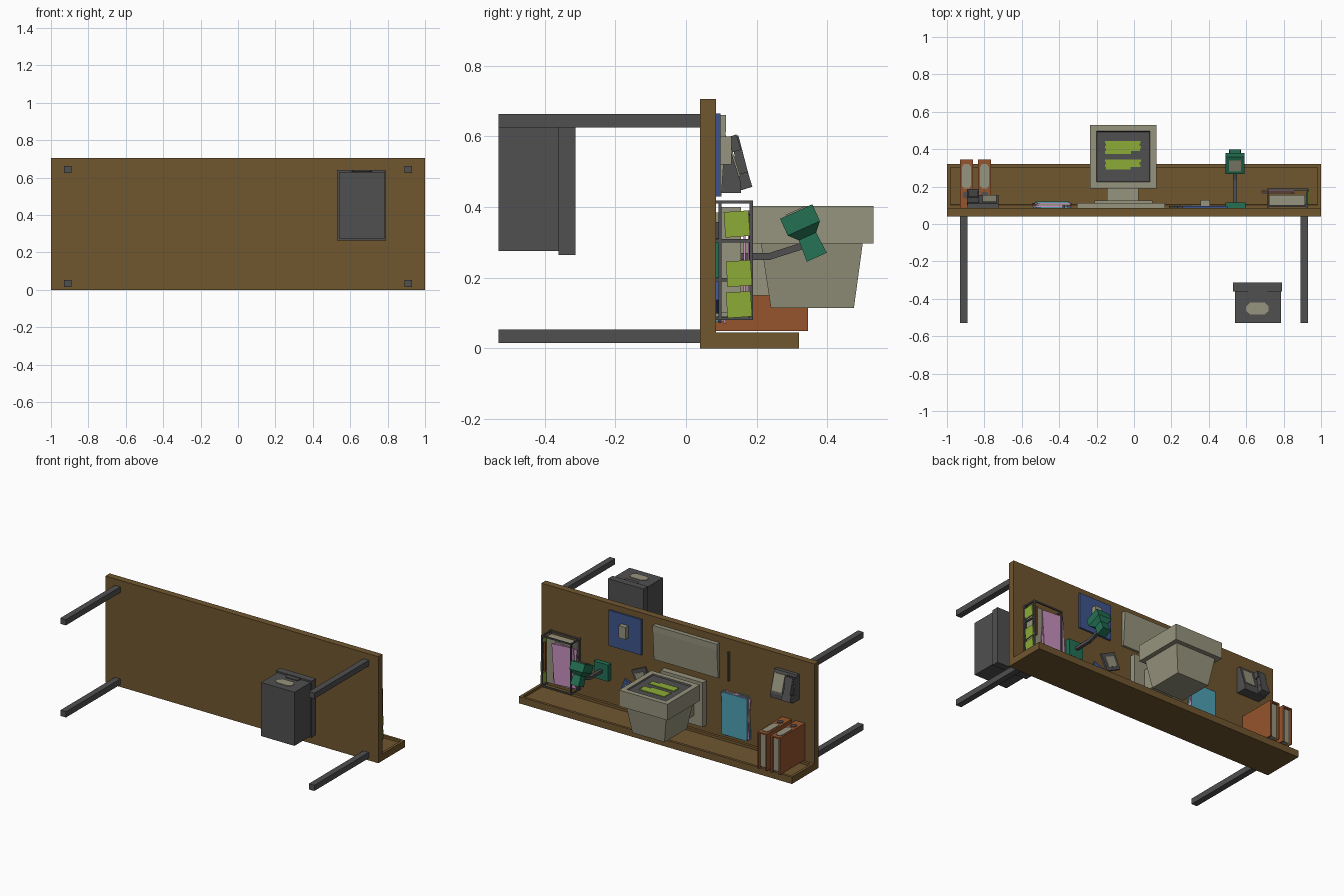
import bpy, bmesh, math
from mathutils import Vector, Matrix

if "Cube" in bpy.data.objects:
    bpy.data.objects.remove(bpy.data.objects["Cube"])

def mat(name, r, g, b):
    m = bpy.data.materials.new(name)
    m.diffuse_color = (r, g, b, 1)
    m.use_nodes = True
    m.node_tree.nodes["Principled BSDF"].inputs["Base Color"].default_value = m.diffuse_color
    return m

BROWN = mat("wood brown", .162, .093, .028)
GRAY = mat("dark gray", .08, .08, .08)
BEIGE = mat("beige", .305, .292, .205)
TEAL = mat("lamp green", .017, .162, .089)
LIME = mat("lime", .262, .413, .038)
CYAN = mat("cyan", .076, .352, .456)
BLUE = mat("blue", .048, .089, .262)
PINK = mat("pink", .578, .283, .515)
ORANGE = mat("rust orange", .305, .089, .026)

def finish(name, bm, mats):
    bmesh.ops.recalc_face_normals(bm, faces=bm.faces)
    me = bpy.data.meshes.new(name)
    bm.to_mesh(me)
    bm.free()
    for m in mats:
        me.materials.append(m)
    ob = bpy.data.objects.new(name, me)
    bpy.context.collection.objects.link(ob)
    return ob

def box(name, x, y, z, m, rot=0, axis='Y'):
    """Box from (min, max) pairs, turned by rot degrees about its centre."""
    bm = bmesh.new()
    c = Vector((sum(x) / 2, sum(y) / 2, sum(z) / 2))
    s = Matrix.Diagonal((x[1] - x[0], y[1] - y[0], z[1] - z[0], 1))
    bmesh.ops.create_cube(bm, size=1, matrix=Matrix.Translation(c) @ Matrix.Rotation(math.radians(rot), 4, axis) @ s)
    return finish(name, bm, [m])

def loft(name, rings, m):
    """Skin closed rings that have equal point counts, with end caps."""
    bm = bmesh.new()
    vs = [[bm.verts.new(p) for p in r] for r in rings]
    n = len(rings[0])
    for a, b in zip(vs, vs[1:]):
        for i in range(n):
            bm.faces.new((a[i], a[(i + 1) % n], b[(i + 1) % n], b[i]))
    bm.faces.new(vs[0])
    bm.faces.new(vs[-1])
    return finish(name, bm, [m])

def prism_x(name, x, yz, m):
    return loft(name, [[(k, p[0], p[1]) for p in yz] for k in x], m)

def prism_z(name, z, xy, m):
    return loft(name, [[(p[0], p[1], k) for p in xy] for k in z], m)

def rect(x, y, z):
    return [(x[0], y[0], z), (x[1], y[0], z), (x[1], y[1], z), (x[0], y[1], z)]

def inset_box(name, x, y, z, mats, border, lip, depth):
    """Box with a sunk panel in its +z face."""
    bm = bmesh.new()
    c = Vector((sum(x) / 2, sum(y) / 2, sum(z) / 2))
    bmesh.ops.create_cube(bm, size=1, matrix=Matrix.Translation(c) @ Matrix.Diagonal((x[1] - x[0], y[1] - y[0], z[1] - z[0], 1)))
    bm.normal_update()
    f = max(bm.faces, key=lambda q: q.normal.z)
    bmesh.ops.inset_region(bm, faces=[f], thickness=border)
    r = bmesh.ops.inset_region(bm, faces=[f], thickness=lip)
    for v in f.verts:
        v.co.z -= depth
    for q in r['faces'] + [f]:
        q.material_index = len(mats) - 1
    return finish(name, bm, mats)

# desk, its upright back board and legs
box("desk_top", (-1, 1), (.04, .085), (0, .705), BROWN)
inset_box("back_board", (-1, 1), (.085, .32), (0, .045), [BROWN], .025, .001, .015)
for sx in (-1, 1):
    for z in (.015, .625):
        box("desk_leg", (sx * .91 - .02, sx * .91 + .02), (-.53, .04), (z, z + .038), GRAY)

# storage box under the desk
box("storage_box", (.54, .785), (-.53, -.36), (.275, .63), GRAY)
box("storage_lid", (.53, .79), (-.36, -.313), (.265, .64), GRAY)
prism_z("storage_flap", (.62, .635), [(.61, -.36), (.715, -.36), (.705, -.39), (.62, -.39)], GRAY)
prism_z("storage_label", (.62, .634), [(.60, -.465), (.62, -.483), (.70, -.483), (.72, -.465),
                                       (.72, -.44), (.70, -.42), (.62, -.42), (.60, -.44)], BEIGE)

# monitor: bezel with sunk screen, tapered back, neck and base
inset_box("monitor_front", (-.235, .12), (.19, .53), (.297, .403), [BEIGE, GRAY], .048, .006, .008)
loft("monitor_back", [rect((-.205, .09), (.212, .50), .298), rect((-.175, .06), (.24, .475), .115)], BEIGE)
box("monitor_neck", (-.145, .025), (.12, .25), (.15, .30), BEIGE)
box("monitor_base", (-.21, .10), (.085, .125), (.09, .385), BEIGE)
for top, ends in ((.443, (.035, .03, .037, .032, -.015)), (.345, (.037, .03, .035, -.02))):
    for i, e in enumerate(ends):
        y = top - i * .0135
        box("screen_text_line", (-.155 + .004 * (i % 2), e), (y - .0135, y), (.394, .399), LIME)

# keyboard, mouse and mat
prism_x("keyboard", (-.305, .165), [(.085, .43), (.10, .43), (.113, .62), (.113, .66), (.085, .66)][::-1], BEIGE)
box("mouse_mat", (.26, .50), (.085, .097), (.43, .665), BLUE)
box("mouse", (.355, .405), (.097, .128), (.52, .60), BEIGE)

# floppy disks
for x, z, r, m in ((.26, .285, 25, GRAY), (.35, .17, -20, BLUE)):
    box("disk", (x - .055, x + .055), (.085, .097), (z - .055, z + .055), m, r)
    box("disk_label", (x - .035, x + .035), (.097, .101), (z - .035, z + .03), BEIGE, r)

# pen
box("pen", (-.383, -.37), (.085, .101), (.43, .62), GRAY)

# stack of folders
for i, (m, r) in enumerate(((CYAN, 3), (PINK, -5), (BEIGE, 2), (PINK, 6), (CYAN, 0))):
    y = .085 + i * .007
    box("folder", (-.53, -.345), (y, y + .007), (.08, .36), m, r)

# telephone
prism_x("phone_base", (-.89, -.725), [(.085, .44), (.155, .44), (.155, .47), (.11, .61), (.085, .61)], GRAY)
prism_x("phone_keypad", (-.81, -.735), [(.148, .485), (.154, .487), (.121, .592), (.115, .59)], BEIGE)
prism_x("phone_handset", (-.885, -.835), [(.148, .46), (.18, .455), (.185, .462), (.148, .603), (.13, .60)], GRAY)
for y, z in ((.16, .475), (.128, .58)):
    box("handset_end", (-.892, -.828), (y - .02, y + .022), (z - .025, z + .02), GRAY, 17, 'X')

# binders
for x in (-.93, -.833):
    w = .068
    for k in (x, x + w - .009):
        box("binder_cover", (k, k + .009), (.085, .345), (.05, .285), ORANGE)
    box("binder_spine", (x, x + w), (.085, .345), (.285, .294), ORANGE)
    box("binder_pages", (x + .009, x + w - .009), (.095, .328), (.06, .285), BEIGE)
    c = x + w / 2
    prism_z("binder_label", (.293, .298), [(c + sx, y) for sx, y in (
        (-.014, .19), (.014, .19), (.024, .205), (.024, .305), (.014, .32), (-.014, .32), (-.024, .305), (-.024, .205))], BEIGE)
    prism_z("binder_hole", (.293, .298), [(c + .02 * math.cos(a * math.pi / 4), .155 + .02 * math.sin(a * math.pi / 4))
                                          for a in range(8)], GRAY)

# desk lamp: base, jointed arm, square shade and bulb
box("lamp_base", (.49, .595), (.085, .115), (.20, .31), TEAL)
for a, b in (((.10, .26), (.24, .26)), ((.235, .26), (.345, .295))):
    prism_x("lamp_arm", (.53, .55), [(a[0], a[1] - .01), (b[0], b[1] - .01), (b[0], b[1] + .01), (a[0], a[1] + .01)], GRAY)

def lamp_ring(s, hw):
    """Square ring at distance s along the tilted lamp axis."""
    cy, cz = .37 - .41 * s, .258 + .91 * s
    return [(.54 + u * hw, cy + .91 * v * hw, cz + .41 * v * hw) for u, v in ((-1, -1), (1, -1), (1, 1), (-1, 1))]

loft("lamp_shade", [lamp_ring(0, .031), lamp_ring(.065, .027), lamp_ring(.09, .05), lamp_ring(.142, .05)], TEAL)
loft("lamp_bulb", [lamp_ring(.14, .031), lamp_ring(.146, .031)], BEIGE)

# wire letter tray with papers and sticky notes
X, Z, t = (.71, .92), (.08, .41), .009
for y in (.092, .18):
    for z in Z + (.30,):
        if z != .30 or y < .1:
            box("tray_bar", (X[0], X[1] + t), (y, y + t), (z, z + t), GRAY)
    for x in X:
        box("tray_rail", (x, x + t), (y, y + t), (Z[0], Z[1] + t), GRAY)
for x in X:
    for z in Z + (.19, .30):
        box("tray_post", (x, x + t), (.085, .189), (z, z + t), GRAY)
box("paper_stack", (.723, .915), (.10, .155), (.10, .40), BEIGE)
for i, (m, r) in enumerate(((PINK, -4), (PINK, 4))):
    box("loose_sheet", (.69, .85), (.163 + i * .012, .168 + i * .012), (.12, .385), m, r)
for y, z in ((.144, .352), (.15, .212), (.15, .124)):
    box("sticky_note", (.93, .936), (y - .035, y + .035), (z - .036, z + .036), LIME, 4, 'X')
box("orange_pencil", (.90, .91), (.178, .189), (.19, .38), ORANGE)
